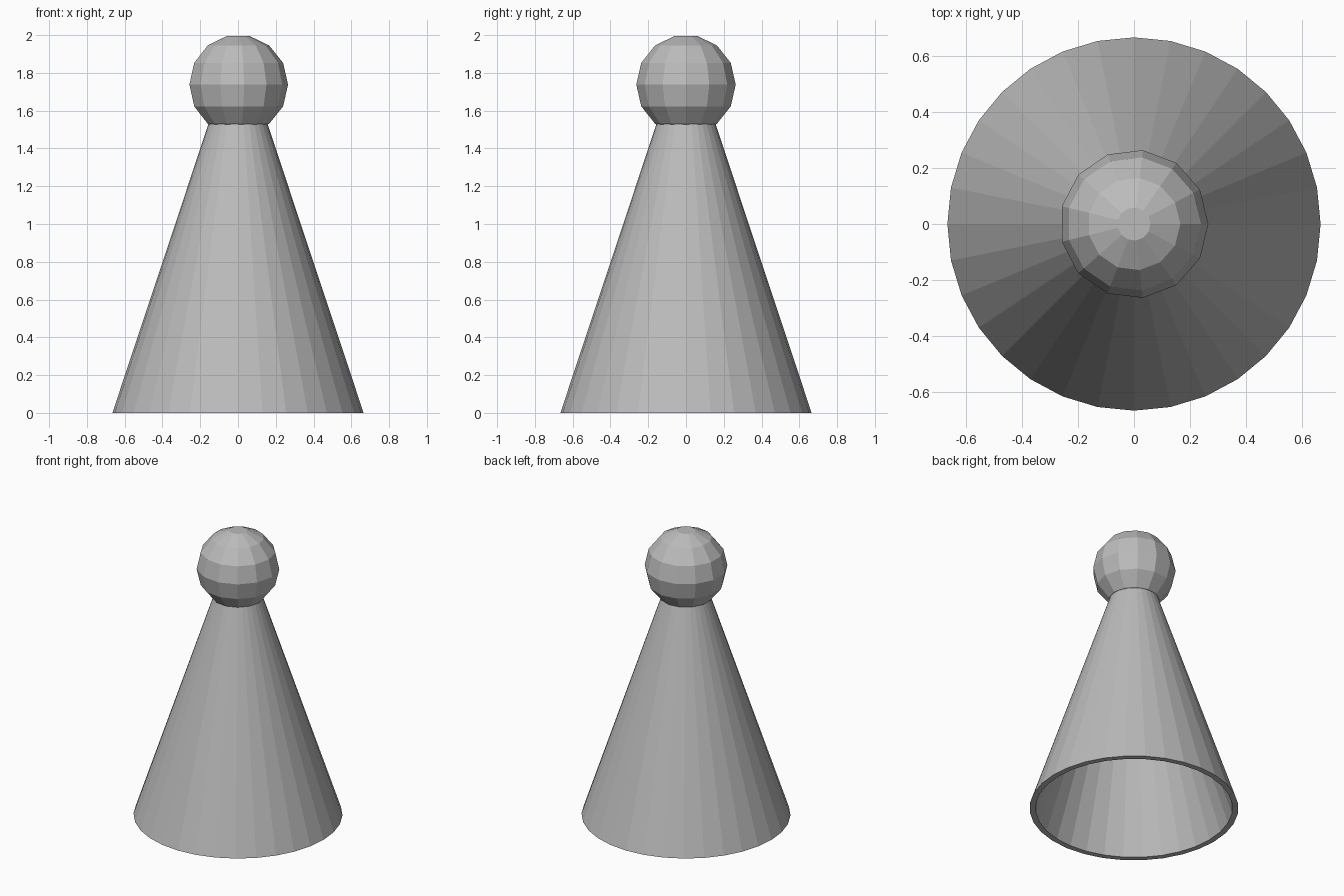
import bpy, bmesh
from math import sin, cos, pi

old = bpy.data.objects.get("Cube")
if old:
    bpy.data.objects.remove(old, do_unlink=True)

grey = bpy.data.materials.new("plain grey")
grey.use_nodes = True
colour = (0.5, 0.5, 0.5, 1)
grey.diffuse_color = colour
grey.node_tree.nodes["Principled BSDF"].inputs["Base Color"].default_value = colour


def lathe(name, profile, sides, closed=False):
    """Turn a (radius, height) profile about z; zero radius makes a pole."""
    bm = bmesh.new()
    rings = []
    for r, z in profile:
        if r == 0:
            rings.append([bm.verts.new((0, 0, z))] * sides)
        else:
            rings.append([bm.verts.new((r * cos(2 * pi * i / sides),
                                        r * sin(2 * pi * i / sides), z))
                          for i in range(sides)])
    for a, b in zip(rings, rings[1:]):
        for i in range(sides):
            j = (i + 1) % sides
            corners = list(dict.fromkeys((a[i], a[j], b[j], b[i])))
            bm.faces.new(corners)
    mesh = bpy.data.meshes.new(name)
    bm.to_mesh(mesh)
    bm.free()
    mesh.materials.append(grey)
    obj = bpy.data.objects.new(name, mesh)
    bpy.context.collection.objects.link(obj)
    return obj


# Hollow cone body: inner tip, inner wall, rim, outer wall, outer tip
lathe("cone_body", [(0, 1.885), (0.627, 0), (0.665, 0), (0, 2.0)], 32)

# Faceted ball head, slightly flattened at both poles
R, CENTRE, STEP = 0.265, 1.738, pi / 7
ball = [(R * cos(k * STEP), CENTRE + R * sin(k * STEP)) for k in range(-3, 4)]
ball = [(0, ball[0][1])] + ball + [(0, ball[-1][1])]
lathe("ball_head", ball, 13)
